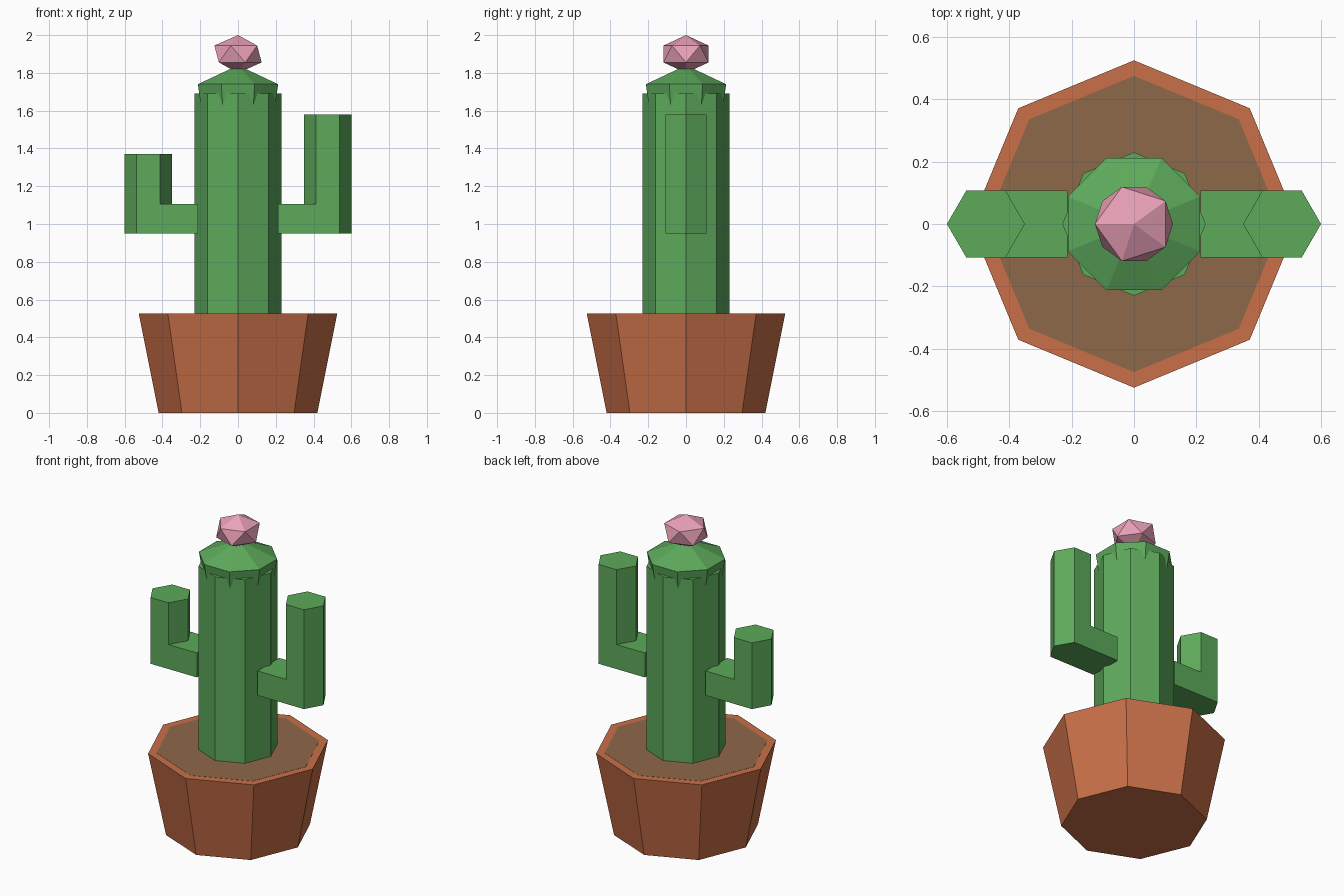
import bpy, bmesh, math
from mathutils import Matrix

if "Cube" in bpy.data.objects:
    bpy.data.objects.remove(bpy.data.objects["Cube"])


def material(name, rgb):
    m = bpy.data.materials.new(name)
    m.diffuse_color = (*rgb, 1)
    m.use_nodes = True
    m.node_tree.nodes["Principled BSDF"].inputs["Base Color"].default_value = m.diffuse_color
    return m


CLAY = material("clay", (0.58, 0.16, 0.065))
EARTH = material("earth", (0.27, 0.14, 0.065))
GREEN = material("green", (0.11, 0.40, 0.105))
PINK = material("pink", (0.83, 0.36, 0.48))


def finish(name, bm, mat):
    bmesh.ops.recalc_face_normals(bm, faces=bm.faces)
    me = bpy.data.meshes.new(name)
    bm.to_mesh(me)
    bm.free()
    me.materials.append(mat)
    ob = bpy.data.objects.new(name, me)
    bpy.context.collection.objects.link(ob)
    return ob


def lathe(name, profile, sides, mat, x=0, turn=0):
    """Flat-sided solid from (radius, z) rings; radius 0 makes a point."""
    bm = bmesh.new()
    rings = []
    for r, z in profile:
        if r == 0:
            rings.append([bm.verts.new((x, 0, z))] * sides)
        else:
            angles = [turn + math.tau * i / sides for i in range(sides)]
            rings.append([bm.verts.new((x + r * math.cos(a), r * math.sin(a), z)) for a in angles])
    for lo, hi in zip(rings, rings[1:]):
        for i in range(sides):
            j = (i + 1) % sides
            corners = [lo[i], lo[j], hi[j], hi[i]]
            bm.faces.new(list(dict.fromkeys(corners)))
    for (r, _), ring in ((profile[0], rings[0]), (profile[-1], rings[-1])):
        if r:
            bm.faces.new(ring)
    return finish(name, bm, mat)


def box(name, lo, hi, mat):
    bm = bmesh.new()
    bmesh.ops.create_cube(bm, size=1)
    for v in bm.verts:
        v.co = [(a + b) / 2 + c * (b - a) for a, b, c in zip(lo, hi, v.co)]
    return finish(name, bm, mat)


# Pot and soil
lathe("pot", [(0.42, 0), (0.525, 0.525)], 8, CLAY)
lathe("soil", [(0.475, 0.48), (0.475, 0.526)], 8, EARTH)

# Stem with a faceted dome turned half a side against it
lathe("stem", [(0.23, 0.5), (0.23, 1.69)], 8, GREEN)
lathe("stem_dome", [(0.205, 1.58), (0.23, 1.74), (0, 1.84)], 8, GREEN, turn=math.pi / 8)

# Arms: a square elbow and a six-sided upright on each side
for side, label, top in ((1, "right", 1.58), (-1, "left", 1.37)):
    x0, x1 = sorted((side * 0.213, side * 0.475))
    box(label + "_elbow", (x0, -0.108, 0.95), (x1, 0.108, 1.105), GREEN)
    lathe(label + "_arm", [(0.125, 0.95), (0.125, top)], 6, GREEN, x=side * 0.475)

# Flower: squashed icosahedron
bm = bmesh.new()
bmesh.ops.create_icosphere(bm, subdivisions=1, radius=1)
bm.transform(Matrix.Translation((0, 0, 1.9)) @ Matrix.Diagonal((0.14, 0.14, 0.1, 1))
             @ Matrix.Rotation(math.pi, 4, 'Z'))
finish("flower", bm, PINK)
